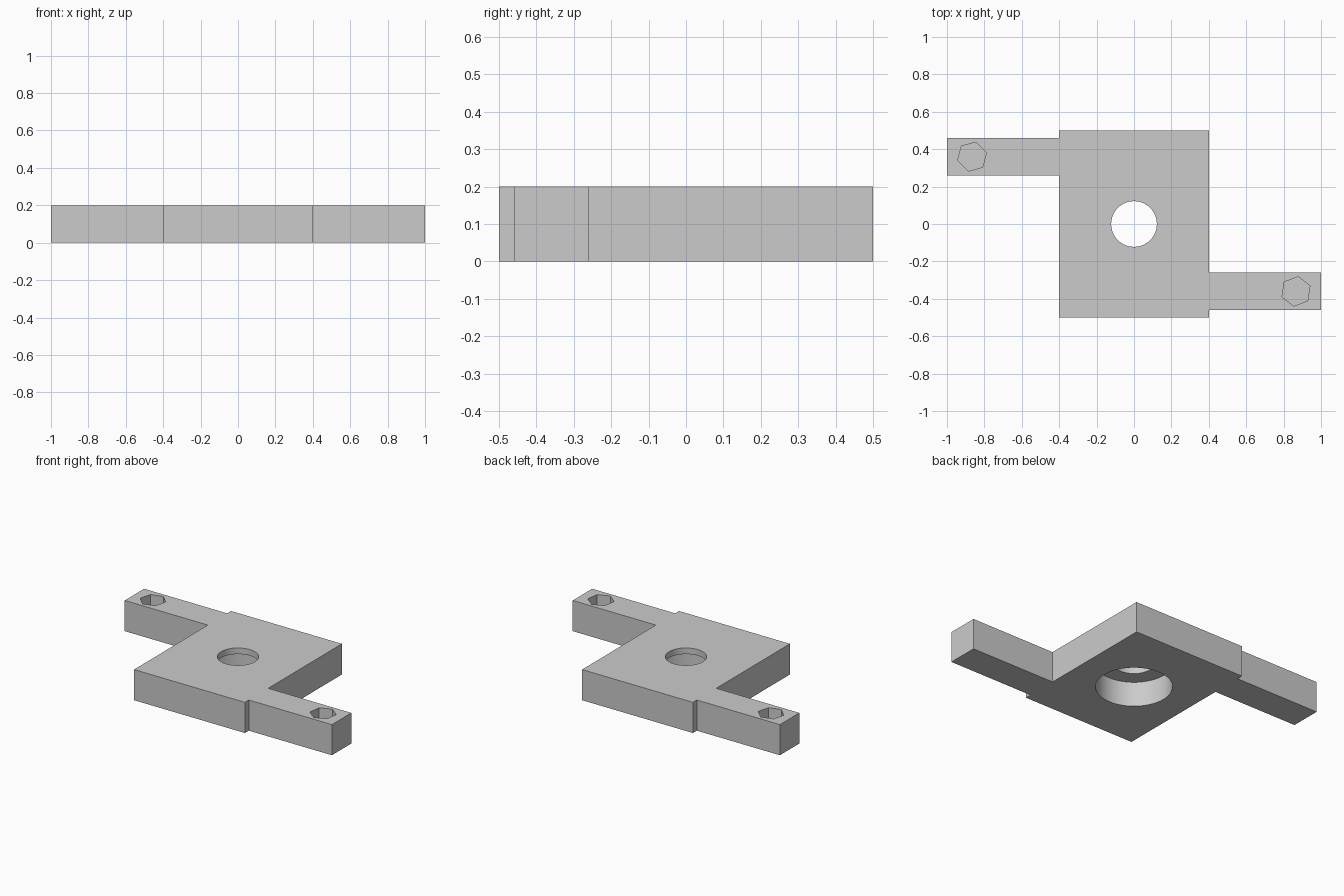
import bpy, bmesh, math

cube = bpy.data.objects.get("Cube")
if cube:
    bpy.data.objects.remove(cube, do_unlink=True)

THICK = 0.2

# Plain grey material
grey = bpy.data.materials.new("light grey")
grey.use_nodes = True
colour = (0.6, 0.6, 0.6, 1)
grey.diffuse_color = colour
grey.node_tree.nodes["Principled BSDF"].inputs["Base Color"].default_value = colour


def prism(name, outline, z0, z1):
    """Extrude a closed 2D outline from z0 to z1."""
    bm = bmesh.new()
    face = bm.faces.new([bm.verts.new((x, y, z0)) for x, y in outline])
    top = bmesh.ops.extrude_face_region(bm, geom=[face])
    verts = [v for v in top["geom"] if isinstance(v, bmesh.types.BMVert)]
    bmesh.ops.translate(bm, verts=verts, vec=(0, 0, z1 - z0))
    bmesh.ops.recalc_face_normals(bm, faces=bm.faces)
    mesh = bpy.data.meshes.new(name)
    bm.to_mesh(mesh)
    bm.free()
    mesh.materials.append(grey)
    obj = bpy.data.objects.new(name, mesh)
    bpy.context.collection.objects.link(obj)
    return obj


def ring(x, y, radius, sides, turn=0):
    angles = [math.radians(turn) + i * math.tau / sides for i in range(sides)]
    return [(x + radius * math.cos(a), y + radius * math.sin(a)) for a in angles]


def cut(target, cutter):
    """Subtract a cutter and discard it."""
    cutter.hide_render = True
    mod = target.modifiers.new("hole", "BOOLEAN")
    mod.operation = "DIFFERENCE"
    mod.solver = "EXACT"
    mod.object = cutter
    bpy.context.view_layer.objects.active = target
    bpy.ops.object.modifier_apply(modifier=mod.name)
    bpy.data.objects.remove(cutter, do_unlink=True)


# Block with two opposite arms: half the outline, repeated by a half turn
half = [(-0.4, -0.5), (0.4, -0.5), (0.4, -0.46), (1, -0.46),
        (1, -0.26), (0.4, -0.26)]
outline = half + [(-x, -y) for x, y in half]
# the half turn already supplies the opposite lower corner
plate = prism("plate_with_arms", outline[1:6] + [(0.4, 0.5)] + outline[7:12]
              + [(-0.4, -0.5)], 0, THICK)

# Centre bore with a wide counterbore underneath
cut(plate, prism("bore_cutter", ring(0, 0, 0.122, 64), -0.1, 0.3))
cut(plate, prism("counterbore_cutter", ring(0, 0, 0.224, 64), -0.1, 0.16))

# Blind hexagonal sockets near the arm tips
for side, turn in ((-1, 15), (1, 21.5)):
    socket = ring(side * 0.866, -side * 0.36, 0.08, 6, turn)
    cut(plate, prism("socket_cutter", socket, 0.05, 0.3))

# Smooth bore walls, sharp edges elsewhere
bpy.ops.object.select_all(action="DESELECT")
plate.select_set(True)
bpy.context.view_layer.objects.active = plate
bpy.ops.object.shade_smooth_by_angle(angle=math.radians(30))
